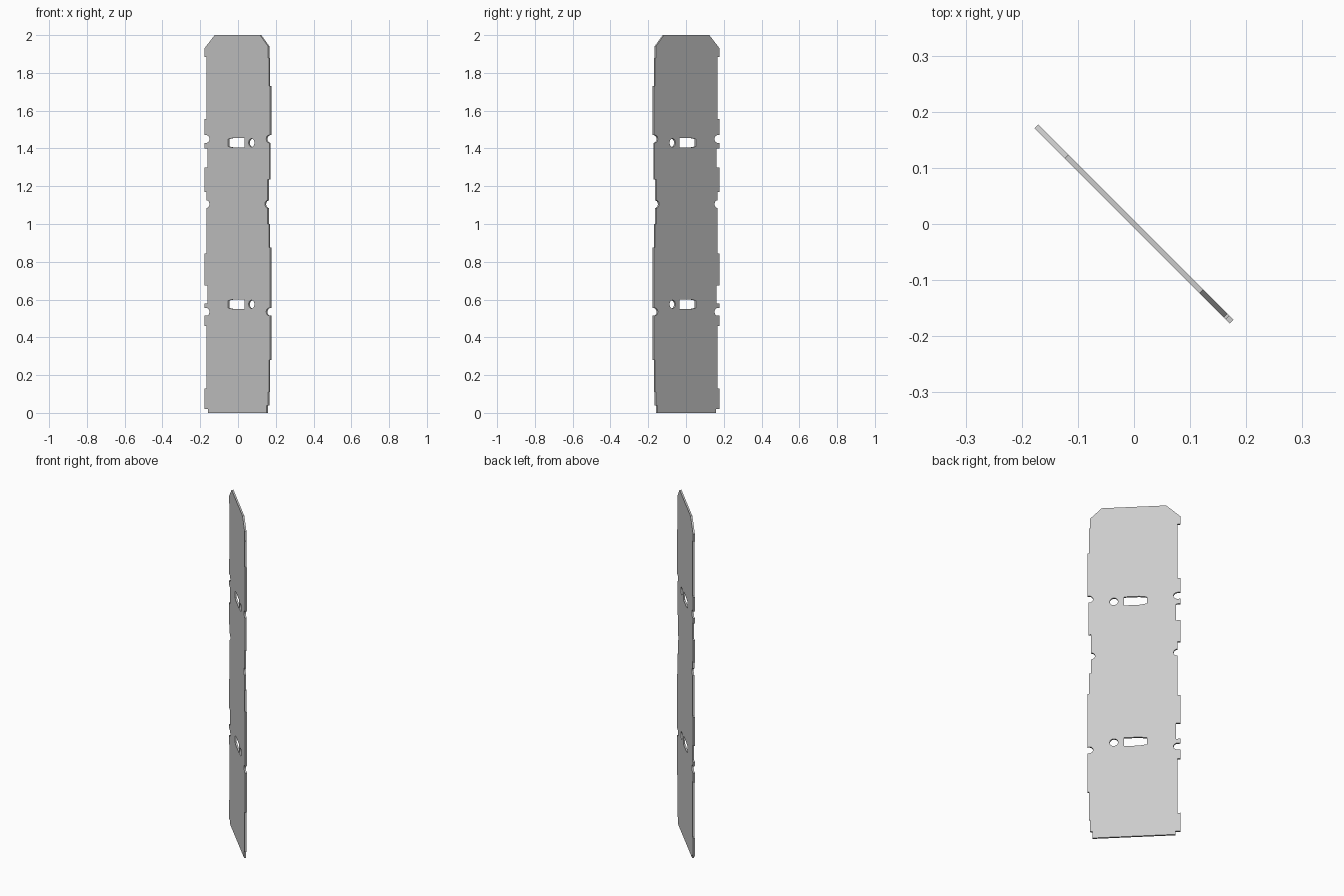
import bpy
from math import sin, cos, pi, radians, sqrt

cube = bpy.data.objects.get("Cube")
if cube:
    bpy.data.objects.remove(cube, do_unlink=True)

THICKNESS = 0.01
NOTCH_RADIUS = 0.02
DIAGONAL = sqrt(2)          # the plate stands turned halfway between x and y

# Distances of the edge levels from the centre line
TAB, BASE, INNER, FOOT = 0.246, 0.229, 0.222, 0.219
OUTER, MIDDLE, WAIST = 0.246, 0.236, 0.226


def arc(x, z, radius, start, end, steps):
    """Points of a circular arc in the plane of the plate."""
    angles = [start + (end - start) * i / steps for i in range(steps + 1)]
    return [(x + radius * cos(a), z + radius * sin(a)) for a in angles]


def stepped_edge(runs, notch_centres):
    """Edge from bottom to top: straight runs (level, top), rounded notches."""
    points, bottom = [], 0.0
    for level, top in runs:
        points.append((level, bottom))
        notch = next((n for n in notch_centres if n[1] == top), None)
        if notch:
            x, z = notch
            points.append((level, z - NOTCH_RADIUS))
            points += arc(x, z, NOTCH_RADIUS, -pi / 2, -3 * pi / 2, 10)
            bottom = z + NOTCH_RADIUS
        else:
            points.append((level, top))
            bottom = top
    return points


# Tabbed edge on the model's right
tabbed = stepped_edge(
    [(FOOT, 0.02), (TAB, 0.13), (BASE, 0.46), (TAB, 0.535), (TAB, 0.58),
     (INNER, 0.675), (TAB, 0.845), (BASE, 1.105), (BASE, 1.17), (TAB, 1.3),
     (INNER, 1.4), (TAB, 1.45), (TAB, 1.555), (BASE, 1.885), (TAB, 1.93)],
    [(BASE, 0.535), (BASE, 1.105), (BASE, 1.45)])

# Gently stepped edge on the model's left
stepped = stepped_edge(
    [(FOOT, 0.04), (WAIST + 0.005, 0.11), (MIDDLE, 0.28), (OUTER, 0.535),
     (OUTER, 0.875), (MIDDLE, 1.0), (WAIST, 1.105), (WAIST, 1.235),
     (MIDDLE + 0.003, 1.45), (OUTER, 1.73), (MIDDLE, 1.88),
     (WAIST + 0.005, 1.94)],
    [(MIDDLE, 0.535), (WAIST, 1.105), (MIDDLE, 1.45)])

# Chamfered top joins both edges
TOP_HALF = 0.17
outline = stepped + [(TOP_HALF, 2), (-TOP_HALF, 2)]
outline += [(-x, z) for x, z in reversed(tabbed)]

# Tapered slot and round hole, repeated at two heights
loops = [outline]
for height in (0.575, 1.43):
    slot = [(0.053, -0.026), (0.053, 0.026), (-0.028, 0.026),
            (-0.069, 0.02), (-0.069, -0.02), (-0.028, -0.026)]
    loops.append([(x, z + height) for x, z in slot])
    loops.append(arc(0.106, height, 0.022, 0, 2 * pi, 24)[:-1])

# Filled flat profile, given thickness
curve = bpy.data.curves.new("plate_profile", "CURVE")
curve.dimensions = "2D"
curve.fill_mode = "BOTH"
curve.extrude = THICKNESS / 2
for loop in loops:
    spline = curve.splines.new("POLY")
    spline.points.add(len(loop) - 1)
    for point, (x, z) in zip(spline.points, loop):
        point.co = (x, z, 0, 1)
    spline.use_cyclic_u = True

plate = bpy.data.objects.new("slotted_plate", curve)
bpy.context.collection.objects.link(plate)
plate.rotation_euler = (radians(90), 0, radians(-45))

# Plain grey
grey = bpy.data.materials.new("light_grey")
grey.use_nodes = True
colour = (0.6, 0.6, 0.6, 1)
grey.diffuse_color = colour
grey.node_tree.nodes["Principled BSDF"].inputs["Base Color"].default_value = colour
curve.materials.append(grey)

# Turn the profile into a mesh
bpy.ops.object.select_all(action="DESELECT")
plate.select_set(True)
bpy.context.view_layer.objects.active = plate
bpy.ops.object.convert(target="MESH")
bpy.ops.object.shade_flat()
